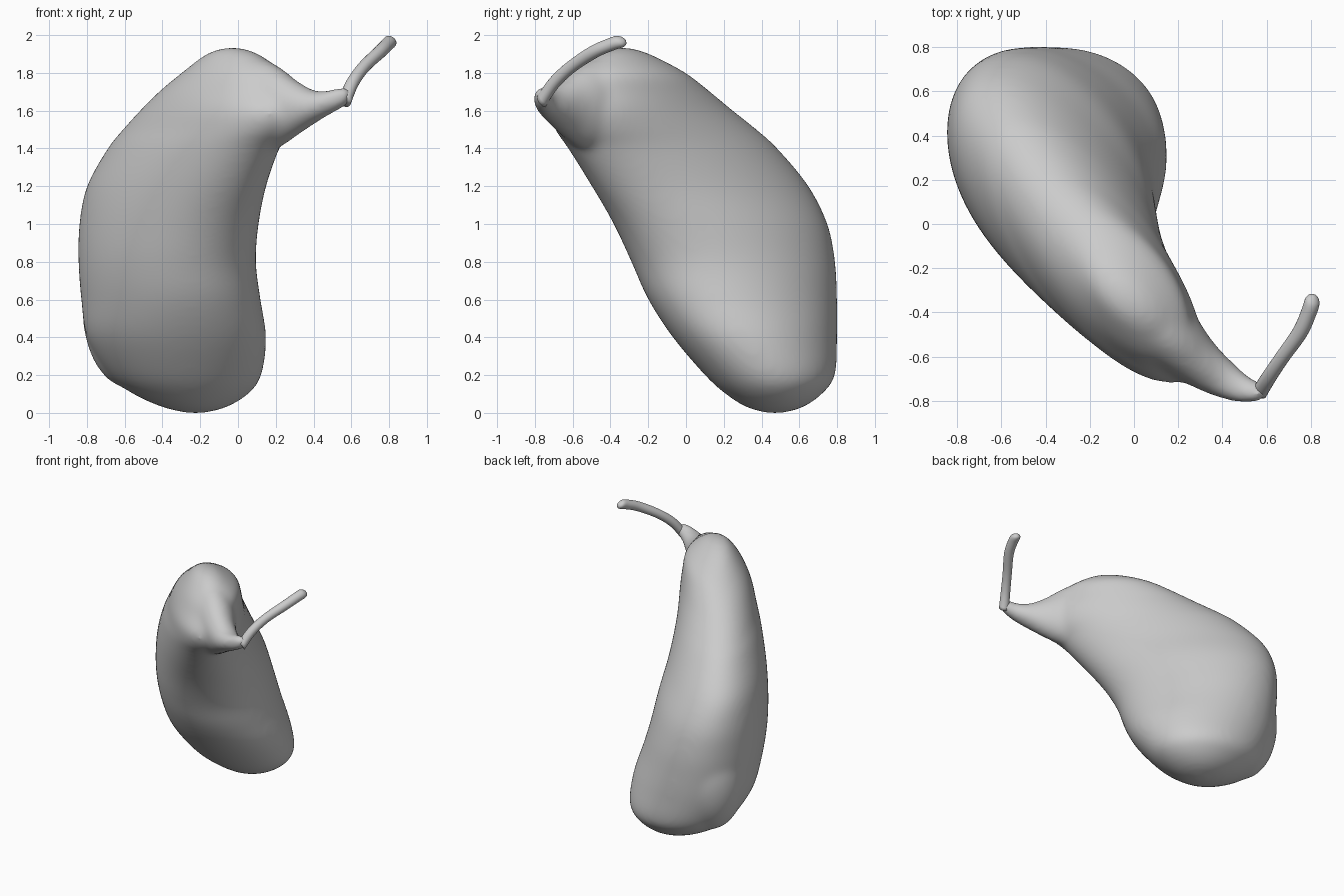
import bpy, bmesh, math
from mathutils import Vector, Matrix

if "Cube" in bpy.data.objects:
    bpy.data.objects.remove(bpy.data.objects["Cube"])


def catmull(p0, p1, p2, p3, t):
    return 0.5 * (2 * p1 + (p2 - p0) * t + (2 * p0 - 5 * p1 + 4 * p2 - p3) * t * t
                  + (3 * p1 - p0 - 3 * p2 + p3) * t ** 3)


def loft(bm, stations, sides=48, steps=4):
    """Skin smooth rings; each station is (centre, half axis a, half axis b)."""
    n = len(stations)
    rings = []
    for i in range(n - 1):
        q = [stations[min(max(i + k, 0), n - 1)] for k in (-1, 0, 1, 2)]
        for s in range(steps + (i == n - 2)):
            c, a, b = (catmull(*[st[j] for st in q], s / steps) for j in range(3))
            rings.append([bm.verts.new(c + a * math.cos(2 * math.pi * k / sides)
                                       + b * math.sin(2 * math.pi * k / sides))
                          for k in range(sides)])
    for r0, r1 in zip(rings, rings[1:]):
        for k in range(sides):
            m = (k + 1) % sides
            bm.faces.new((r0[k], r0[m], r1[m], r1[k]))
    bm.faces.new(rings[0][::-1])
    bm.faces.new(rings[-1])


def finish(bm, name):
    bmesh.ops.recalc_face_normals(bm, faces=bm.faces)
    me = bpy.data.meshes.new(name)
    bm.to_mesh(me)
    bm.free()
    for p in me.polygons:
        p.use_smooth = True
    ob = bpy.data.objects.new(name, me)
    bpy.context.collection.objects.link(ob)
    return ob


# Body: slanted ellipse slices (z, cx, cy, half x, half y, skew)
slices = [
    (0.00, -.225, .47, .05, .045, 0), (0.03, -.23, .47, .17, .15, 0),
    (0.10, -.25, .465, .305, .255, -.03), (0.20, -.28, .445, .405, .345, -.06),
    (0.40, -.325, .365, .475, .435, -.15), (0.60, -.355, .30, .475, .50, -.23),
    (0.80, -.375, .25, .47, .54, -.30), (1.00, -.365, .183, .475, .567, -.41),
    (1.20, -.325, .075, .475, .575, -.54), (1.40, -.235, -.07, .455, .555, -.625),
    (1.50, -.165, -.16, .445, .535, -.665), (1.60, -.105, -.235, .415, .485, -.66),
    (1.70, -.075, -.26, .345, .39, -.59), (1.80, -.03, -.295, .27, .295, -.52),
    (1.90, -.03, -.33, .14, .14, -.5), (1.935, -.03, -.34, .04, .04, -.4),
]
bm = bmesh.new()
loft(bm, [(Vector((cx, cy, z)), Vector((hx, hy * r, 0)),
           Vector((0, hy * math.sqrt(1 - r * r), 0)))
          for z, cx, cy, hx, hy, r in slices], 64)

# Neck: tapers out of the top towards the stem (x, y, z, half width, half height)
neck = [
    (.00, -.38, 1.66, .15, .19), (.10, -.46, 1.65, .15, .23),
    (.20, -.54, 1.62, .143, .22), (.30, -.63, 1.613, .112, .15),
    (.40, -.70, 1.62, .09, .09), (.48, -.745, 1.643, .07, .067),
    (.55, -.765, 1.67, .056, .058), (.60, -.77, 1.685, .037, .04),
]
side = Vector((.55, .835, 0))
loft(bm, [(Vector((x, y, z)), side * w, Vector((0, 0, h))) for x, y, z, w, h in neck])

# Ridge: slight swelling at the back left of the bulb
bmesh.ops.create_uvsphere(
    bm, u_segments=32, v_segments=20, radius=1,
    matrix=Matrix.Translation((-.575, .51, .55)) @ Matrix.Diagonal((.25, .25, .42, 1)))
body = finish(bm, "body")

# Fuse the volumes into one soft skin
rm = body.modifiers.new("fuse", 'REMESH')
rm.mode = 'VOXEL'
rm.voxel_size = 0.016
rm.use_smooth_shade = True
sm = body.modifiers.new("soften", 'SMOOTH')
sm.factor = 0.5
sm.iterations = 34

# Stem: thin bent stalk with a rounded end (x, y, z, radius)
stalk = [
    (.565, -.765, 1.65, .036), (.605, -.70, 1.745, .034), (.665, -.61, 1.83, .033),
    (.75, -.49, 1.91, .035), (.79, -.40, 1.95, .036), (.805, -.355, 1.965, .036),
    (.812, -.335, 1.970, .027), (.816, -.324, 1.973, .010),
]
t = Vector((.41, .70, .52)).normalized()
a = t.cross(Vector((0, 0, 1))).normalized()
b = t.cross(a)
bm = bmesh.new()
loft(bm, [(Vector((x, y, z)), a * r, b * r) for x, y, z, r in stalk], 20)
finish(bm, "stem")
